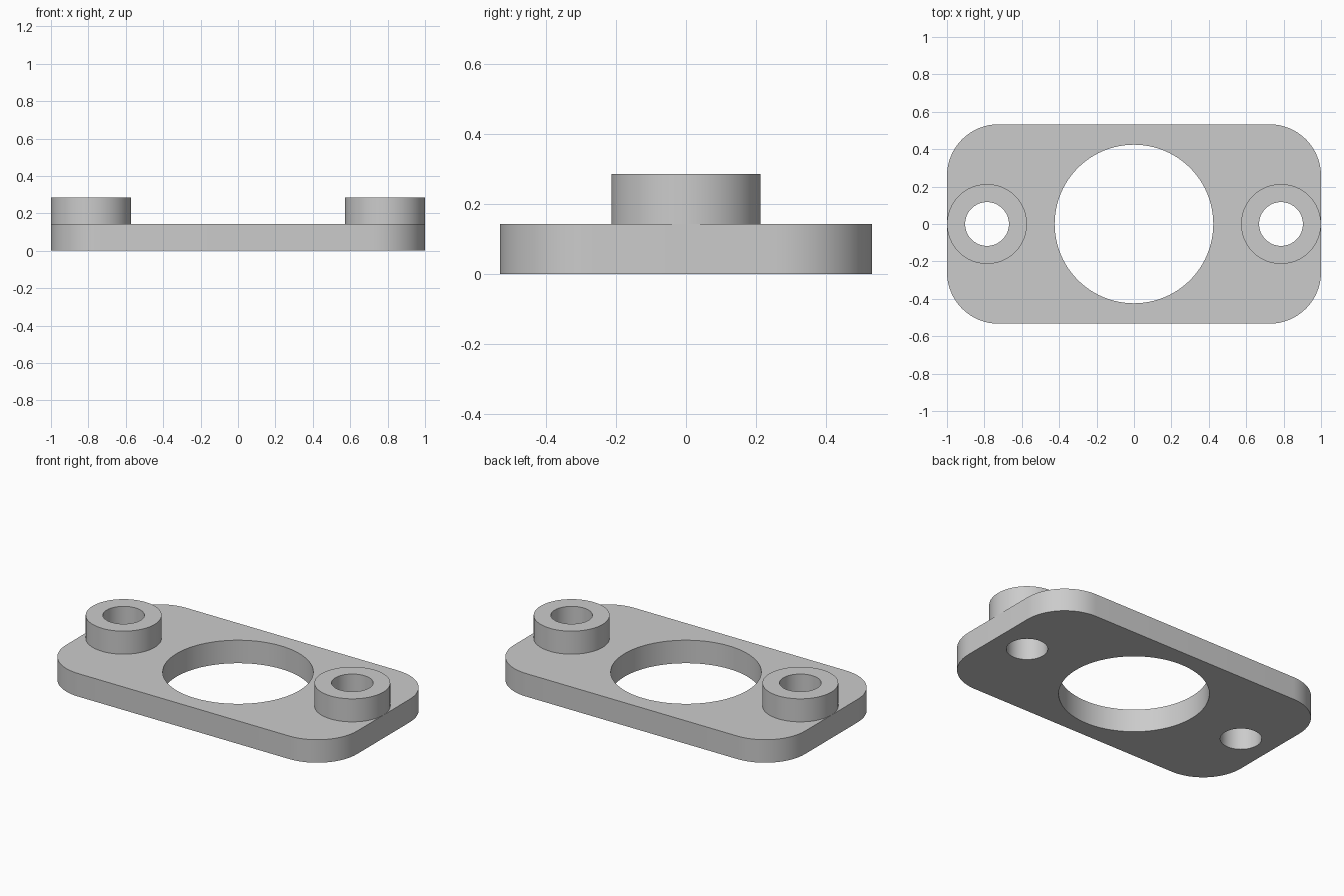
import bpy, bmesh, math

if "Cube" in bpy.data.objects:
    bpy.data.objects.remove(bpy.data.objects["Cube"])

PLATE_TOP, BOSS_TOP = 0.143, 0.286
HALF_X, HALF_Y, CORNER = 1.0, 0.533, 0.275
BOSS_X, BOSS_R, BORE_R, OPENING_R = 0.786, 0.2135, 0.117, 0.424

grey = bpy.data.materials.new("light grey")
grey.diffuse_color = (0.6, 0.6, 0.6, 1)
grey.use_nodes = True
grey.node_tree.nodes["Principled BSDF"].inputs["Base Color"].default_value = grey.diffuse_color


def circle(cx, r, n=64):
    return [(cx + r * math.cos(2 * math.pi * i / n), r * math.sin(2 * math.pi * i / n))
            for i in range(n)]


def rounded_rect(hx, hy, r, n=16):
    pts = []
    for k, (sx, sy) in enumerate([(1, 1), (-1, 1), (-1, -1), (1, -1)]):
        for i in range(n + 1):
            a = math.pi / 2 * (k + i / n)
            pts.append((sx * (hx - r) + r * math.cos(a), sy * (hy - r) + r * math.sin(a)))
    return pts


def wall(bm, loop, z0, z1, inward=False):
    low = [bm.verts.new((x, y, z0)) for x, y in loop]
    high = [bm.verts.new((x, y, z1)) for x, y in loop]
    for i in range(len(loop)):
        j = (i + 1) % len(loop)
        quad = [low[i], low[j], high[j], high[i]]
        bm.faces.new(quad[::-1] if inward else quad)


def flat(bm, loops, z, up):
    """Flat face bounded by the first loop, with the others as holes."""
    edges = []
    for loop in loops:
        vs = [bm.verts.new((x, y, z)) for x, y in loop]
        edges += [bm.edges.new((vs[i - 1], vs[i])) for i in range(len(vs))]
    res = bmesh.ops.triangle_fill(bm, edges=edges, use_beauty=True, use_dissolve=False,
                                  normal=(0, 0, 1 if up else -1))
    for f in res["geom"]:
        if isinstance(f, bmesh.types.BMFace):
            f.normal_update()
            if (f.normal.z > 0) != up:
                f.normal_flip()


def finish(bm, name):
    bmesh.ops.remove_doubles(bm, verts=bm.verts, dist=1e-5)
    me = bpy.data.meshes.new(name)
    bm.to_mesh(me)
    bm.free()
    me.materials.append(grey)
    ob = bpy.data.objects.new(name, me)
    bpy.context.collection.objects.link(ob)
    bpy.ops.object.select_all(action='DESELECT')
    ob.select_set(True)
    bpy.context.view_layer.objects.active = ob
    bpy.ops.object.shade_smooth_by_angle(angle=math.radians(30))


# Base plate with the large opening; its top is left open under the bosses
outline = rounded_rect(HALF_X, HALF_Y, CORNER)
opening = circle(0, OPENING_R, 96)
bm = bmesh.new()
wall(bm, outline, 0, PLATE_TOP)
wall(bm, opening, 0, PLATE_TOP, inward=True)
flat(bm, [outline, opening] + [circle(s * BOSS_X, BORE_R) for s in (-1, 1)], 0, False)
flat(bm, [outline, opening] + [circle(s * BOSS_X, BOSS_R) for s in (-1, 1)], PLATE_TOP, True)
finish(bm, "base_plate")

# Raised bosses with bores running through the plate
for side, s in (("left", -1), ("right", 1)):
    rim, bore = circle(s * BOSS_X, BOSS_R), circle(s * BOSS_X, BORE_R)
    bm = bmesh.new()
    wall(bm, rim, PLATE_TOP, BOSS_TOP)
    wall(bm, bore, 0, BOSS_TOP, inward=True)
    flat(bm, [rim, bore], BOSS_TOP, True)
    finish(bm, side + "_boss")
